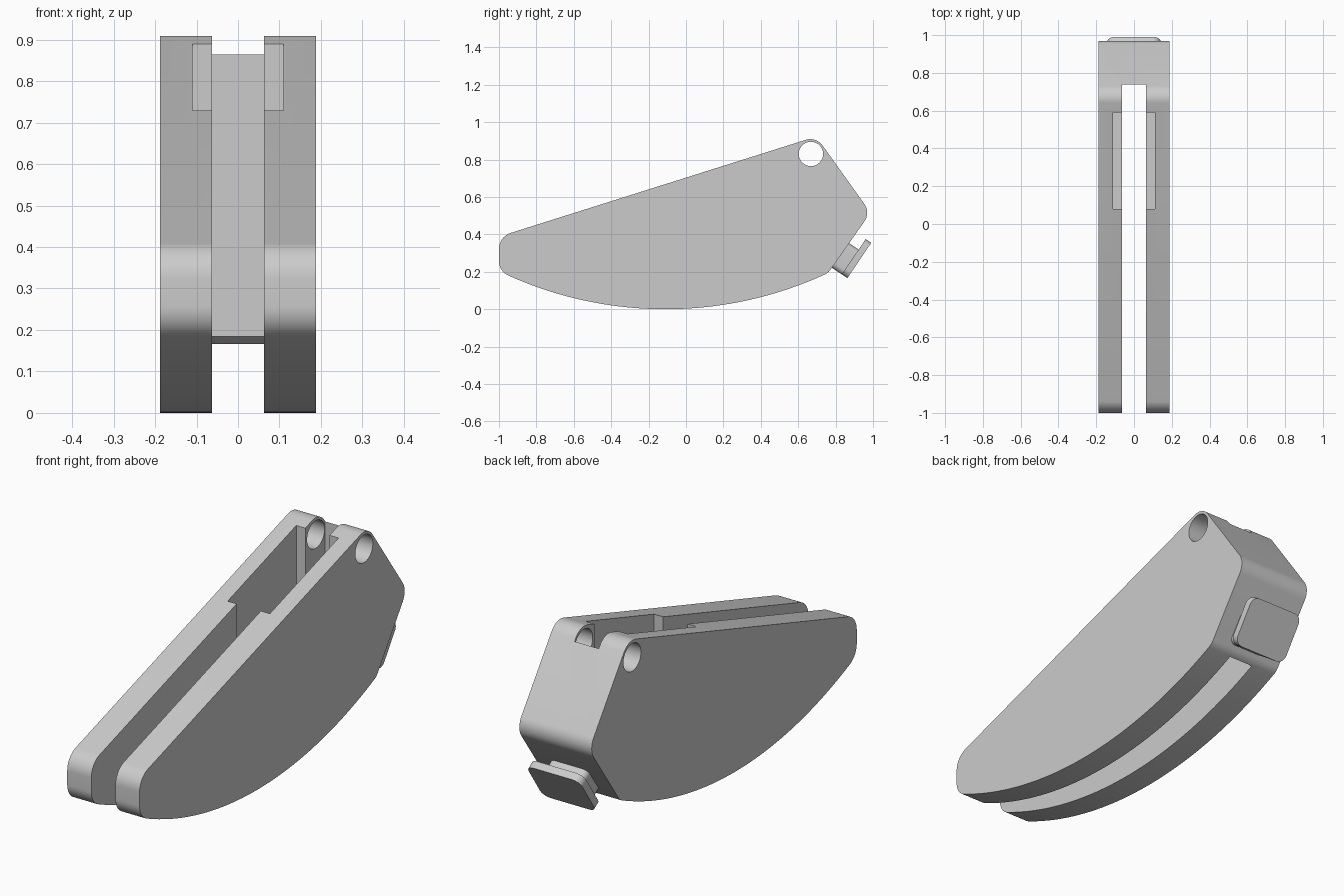
import bpy, bmesh, math
from mathutils import Vector, Matrix

old = bpy.data.objects.get("Cube")
if old:
    bpy.data.objects.remove(old, do_unlink=True)

grey = bpy.data.materials.new("plain_grey")
grey.use_nodes = True
grey.diffuse_color = (0.6, 0.6, 0.6, 1)
grey.node_tree.nodes["Principled BSDF"].inputs["Base Color"].default_value = (0.6, 0.6, 0.6, 1)


def fillet(before, corner, after, radius, steps=10):
    """Points of an arc rounding one corner of an outline."""
    p = Vector(corner)
    a = (Vector(before) - p).normalized()
    b = (Vector(after) - p).normalized()
    half = a.angle(b) / 2
    centre = p + (a + b).normalized() * radius / math.sin(half)
    start = p + a * radius / math.tan(half) - centre
    end = p + b * radius / math.tan(half) - centre
    sweep = start.angle_signed(end)
    return [centre + Matrix.Rotation(-sweep * i / steps, 2) @ start for i in range(steps + 1)]


def prism(name, outline, depth, frame):
    """Extrude a flat outline by depth along the third axis of the frame."""
    bm = bmesh.new()
    face = bm.faces.new([bm.verts.new(frame @ Vector((p[0], p[1], 0))) for p in outline])
    grown = bmesh.ops.extrude_face_region(bm, geom=[face])["geom"]
    shift = frame.to_3x3() @ Vector((0, 0, depth))
    bmesh.ops.translate(bm, vec=shift, verts=[g for g in grown if isinstance(g, bmesh.types.BMVert)])
    bmesh.ops.recalc_face_normals(bm, faces=bm.faces)
    mesh = bpy.data.meshes.new(name)
    bm.to_mesh(mesh)
    bm.free()
    mesh.materials.append(grey)
    ob = bpy.data.objects.new(name, mesh)
    bpy.context.collection.objects.link(ob)
    return ob


def axes(x, y, z, origin):
    m = Matrix((x, y, z)).transposed().to_4x4()
    m.translation = Vector(origin)
    return m


def side_frame(x):
    return axes((0, 1, 0), (0, 0, 1), (1, 0, 0), (x, 0, 0))


def side_box(name, half_x, y0, y1, z0, z1):
    return prism(name, [(y0, z0), (y1, z0), (y1, z1), (y0, z1)], 2 * half_x, side_frame(-half_x))


def smooth(ob):
    bpy.ops.object.select_all(action="DESELECT")
    ob.select_set(True)
    bpy.context.view_layer.objects.active = ob
    bpy.ops.object.shade_smooth_by_angle(angle=math.radians(30))


# Body outline: curved belly, rounded nose, sloping top, angled back
belly_y, belly_r = -0.11, 2.05


def belly(y):
    return (y, belly_r - math.sqrt(belly_r ** 2 - (y - belly_y) ** 2))


nose_low, nose_top = belly(-1), (-1, 0.388)
peak, heel, back_low = (0.696, 0.923), (0.987, 0.516), belly(0.76)
outline = [Vector(belly(-0.94 + 1.67 * i / 40)) for i in range(41)]
outline += fillet(belly(0.73), back_low, heel, 0.07)
outline += fillet(back_low, heel, peak, 0.08)
outline += fillet(heel, peak, nose_top, 0.08)
outline += fillet(peak, nose_top, nose_low, 0.09)
outline += fillet(nose_top, nose_low, belly(-0.94), 0.085)
body = prism("body", outline, 0.376, side_frame(-0.188))

# Long slot, wider pocket inside it, and the pivot hole
hole = [(0.668 + 0.065 * math.cos(math.tau * i / 48), 0.83 + 0.065 * math.sin(math.tau * i / 48))
        for i in range(48)]
cutters = [
    side_box("slot_cutter", 0.063, -1.2, 0.738, -0.2, 1.2),
    side_box("pocket_cutter", 0.11, 0.08, 0.59, 0.38, 1.2),
    prism("hole_cutter", hole, 0.6, side_frame(-0.3)),
]
for cutter in cutters:
    cutter.hide_render = True
    mod = body.modifiers.new("cut", "BOOLEAN")
    mod.operation, mod.solver, mod.object = "DIFFERENCE", "EXACT", cutter
bpy.context.view_layer.update()
cut_mesh = bpy.data.meshes.new_from_object(body.evaluated_get(bpy.context.evaluated_depsgraph_get()))
body.modifiers.clear()
body.data = cut_mesh
for cutter in cutters:
    bpy.data.objects.remove(cutter, do_unlink=True)
smooth(body)


# Push button on the lower back: a stem carrying a rounded plate
def rounded_rect(half, length, r):
    c = [(-half, 0), (half, 0), (half, length), (-half, length)]
    return [p for i in range(4) for p in fillet(c[i - 1], c[i], c[(i + 1) % 4], r, 8)]


along = Vector((0, 0.56, 0.83)).normalized()
out = Vector((0, along.z, -along.y))
foot = Vector((0, 0.833, 0.186))
smooth(prism("button_stem", rounded_rect(0.1, 0.16, 0.03), 0.085,
             axes((1, 0, 0), along, out, foot - out * 0.08)))
smooth(prism("button_plate", rounded_rect(0.14, 0.228, 0.04), 0.036,
             axes((1, 0, 0), along, out, foot)))
